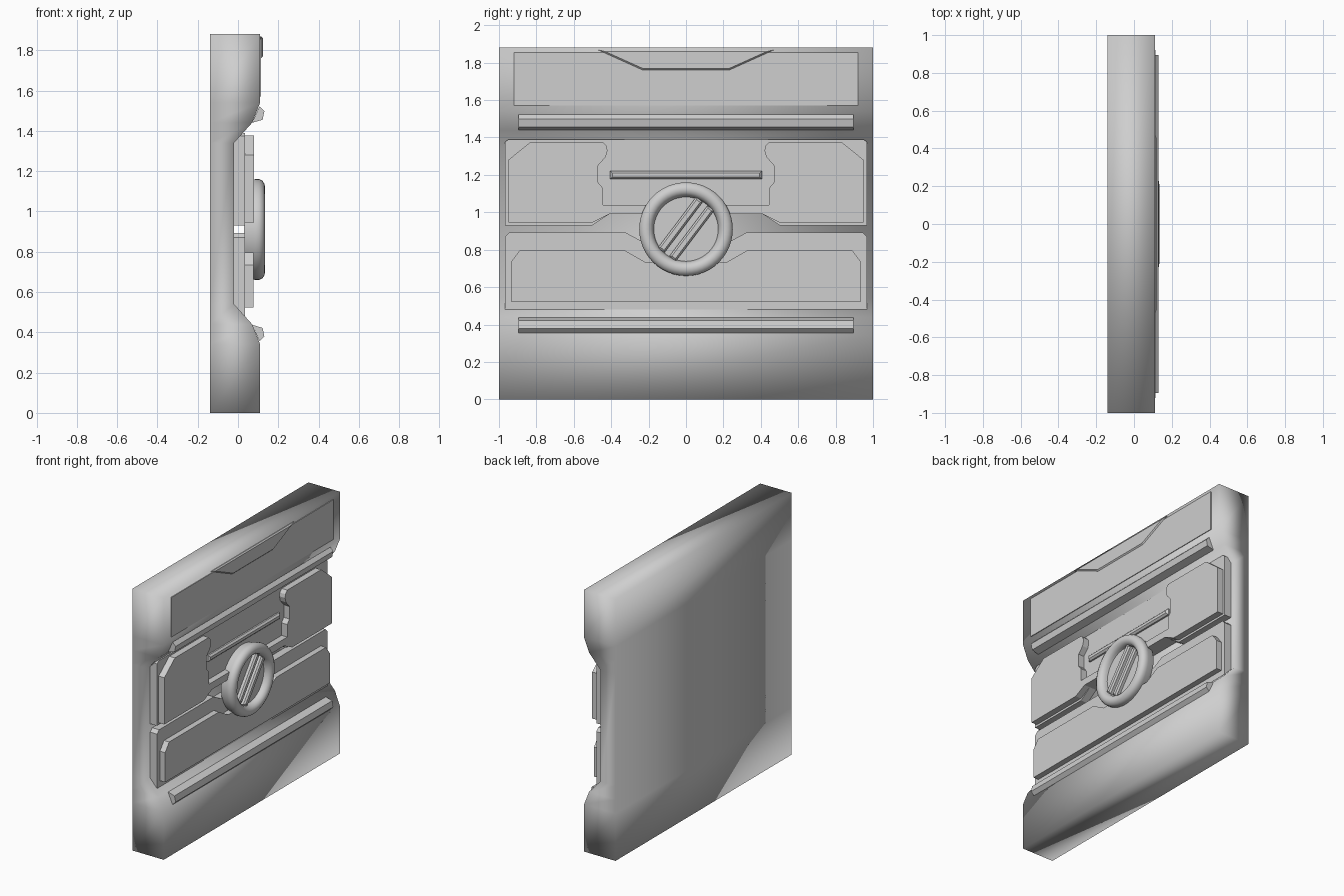
import bpy, bmesh, math
from mathutils import Matrix

if "Cube" in bpy.data.objects:
    bpy.data.objects.remove(bpy.data.objects["Cube"])

grey = bpy.data.materials.new("light grey")
grey.use_nodes = True
colour = (0.62, 0.62, 0.62, 1)
grey.diffuse_color = colour
grey.node_tree.nodes["Principled BSDF"].inputs["Base Color"].default_value = colour

MID = 0.94      # mirror height of the slab
KNOB_Z = 0.91


def finish(name, bm, smooth=None):
    bmesh.ops.recalc_face_normals(bm, faces=bm.faces)
    mesh = bpy.data.meshes.new(name)
    bm.to_mesh(mesh)
    bm.free()
    mesh.materials.append(grey)
    obj = bpy.data.objects.new(name, mesh)
    bpy.context.collection.objects.link(obj)
    if smooth is not None:
        bpy.ops.object.select_all(action='DESELECT')
        obj.select_set(True)
        bpy.context.view_layer.objects.active = obj
        bpy.ops.object.shade_smooth_by_angle(angle=math.radians(smooth))
    return obj


def mirrored(half):
    """Close a (y, z) half outline by mirroring it across y = 0."""
    return half + [(-y, z) for y, z in reversed(half)]


def plate(name, outline, x0, x1, chamfer=0):
    """Extrude a (y, z) outline along x, optionally narrowing the front."""
    bm = bmesh.new()
    face = bm.faces.new([bm.verts.new((x1, y, z)) for y, z in outline])
    bm.normal_update()
    if face.normal.x < 0:
        face.normal_flip()
    back = bmesh.ops.extrude_face_region(bm, geom=[face], use_keep_orig=True)
    for v in back["geom"]:
        if isinstance(v, bmesh.types.BMVert):
            v.co.x = x0
    if chamfer:
        rim = [e for e in bm.edges if all(v.co.x > x1 - 1e-5 for v in e.verts)]
        bmesh.ops.bevel(bm, geom=rim, offset=chamfer, segments=1, affect='EDGES')
    return finish(name, bm)


def bar(name, section, half_length):
    """Run an (x, z) section along y."""
    bm = bmesh.new()
    ends = [[bm.verts.new((x, s * half_length, z)) for x, z in section] for s in (-1, 1)]
    for end in ends:
        bm.faces.new(end)
    n = len(section)
    for i in range(n):
        j = (i + 1) % n
        bm.faces.new((ends[0][i], ends[0][j], ends[1][j], ends[1][i]))
    return finish(name, bm)


# Slab with a recessed middle, softly shaded across its edges
lower = [(0.11, 0), (0.11, 0.34), (0.07, 0.44), (-0.02, 0.54)]
levels = lower + [(x, 2 * MID - z) for x, z in reversed(lower)]
bm = bmesh.new()
rows = [[bm.verts.new(p) for p in ((-0.14, -1, z), (x, -1, z), (x, 1, z), (-0.14, 1, z))]
        for x, z in levels]
for a, b in zip(rows, rows[1:]):
    for i in range(4):
        j = (i + 1) % 4
        bm.faces.new((a[i], a[j], b[j], b[i]))
bm.faces.new(rows[0])
bm.faces.new(rows[-1])
finish("slab", bm, 180)

# Top panel and the chamfered trapezoid on it
plate("top_panel", mirrored([(-0.92, 1.57), (-0.92, 1.855)]), 0.10, 0.115)
plate("top_trapezoid", mirrored([(-0.47, 1.868), (-0.23, 1.76)]), 0.10, 0.123, 0.008)

# Long bars on the two slopes
section = [(0.07, 1.44), (0.107, 1.522), (0.131, 1.498), (0.122, 1.455)]
bar("upper_bar", section, 0.895)
bar("lower_bar", [(x, 2 * MID - 0.003 - z) for x, z in section], 0.895)

# Upper plates: base and raised U shape
plate("upper_base", mirrored([(-0.41, 0.99), (-0.5, 0.93), (-0.968, 0.93),
                              (-0.968, 1.375), (-0.95, 1.39)]), -0.03, 0.035)
plate("upper_raised", mirrored([
    (-0.41, 0.99), (-0.5, 0.945), (-0.95, 0.945), (-0.95, 1.28), (-0.83, 1.377),
    (-0.445, 1.377), (-0.425, 1.355), (-0.42, 1.33), (-0.43, 1.295), (-0.47, 1.25),
    (-0.47, 1.16), (-0.445, 1.13), (-0.445, 1.04)]), 0.03, 0.08)
plate("slim_rail", mirrored([(-0.405, 1.178), (-0.405, 1.222)]), 0.03, 0.058, 0.012)

# Lower plates: base and raised
plate("lower_base", mirrored([(-0.968, 0.48), (-0.968, 0.87), (-0.945, 0.893),
                              (-0.325, 0.893), (-0.245, 0.85)]), -0.03, 0.035)
plate("lower_raised", mirrored([(-0.935, 0.523), (-0.935, 0.735), (-0.89, 0.795),
                                (-0.325, 0.795), (-0.22, 0.735)]), 0.03, 0.076)

# Round knob turned from an (x, radius) profile
profile = [(0.03, 0.0), (0.03, 0.235), (0.085, 0.25), (0.105, 0.25), (0.122, 0.242),
           (0.132, 0.225), (0.134, 0.21), (0.13, 0.195), (0.117, 0.18), (0.1, 0.175),
           (0.085, 0.172), (0.085, 0.0)]
bm = bmesh.new()
verts = [bm.verts.new((x, r, 0)) for x, r in profile]
edges = [bm.edges.new(pair) for pair in zip(verts, verts[1:])]
bmesh.ops.spin(bm, geom=verts + edges, cent=(0, 0, 0), axis=(1, 0, 0),
               angle=2 * math.pi, steps=48, use_merge=True)
bmesh.ops.remove_doubles(bm, verts=bm.verts, dist=1e-5)
bmesh.ops.translate(bm, verts=bm.verts, vec=(0, 0, KNOB_Z))
finish("knob", bm, 40)

# Two slanted grips inside the knob
for label, offset in (("left", 0.038), ("right", -0.038)):
    outline = [(-0.17, offset - 0.022), (0.17, offset - 0.022),
               (0.17, offset + 0.022), (-0.17, offset + 0.022)]
    grip = plate("knob_grip_" + label, outline, 0.08, 0.115, 0.01)
    grip.data.transform(Matrix.Translation((0, 0, KNOB_Z)) @ Matrix.Rotation(math.radians(53), 4, 'X'))
